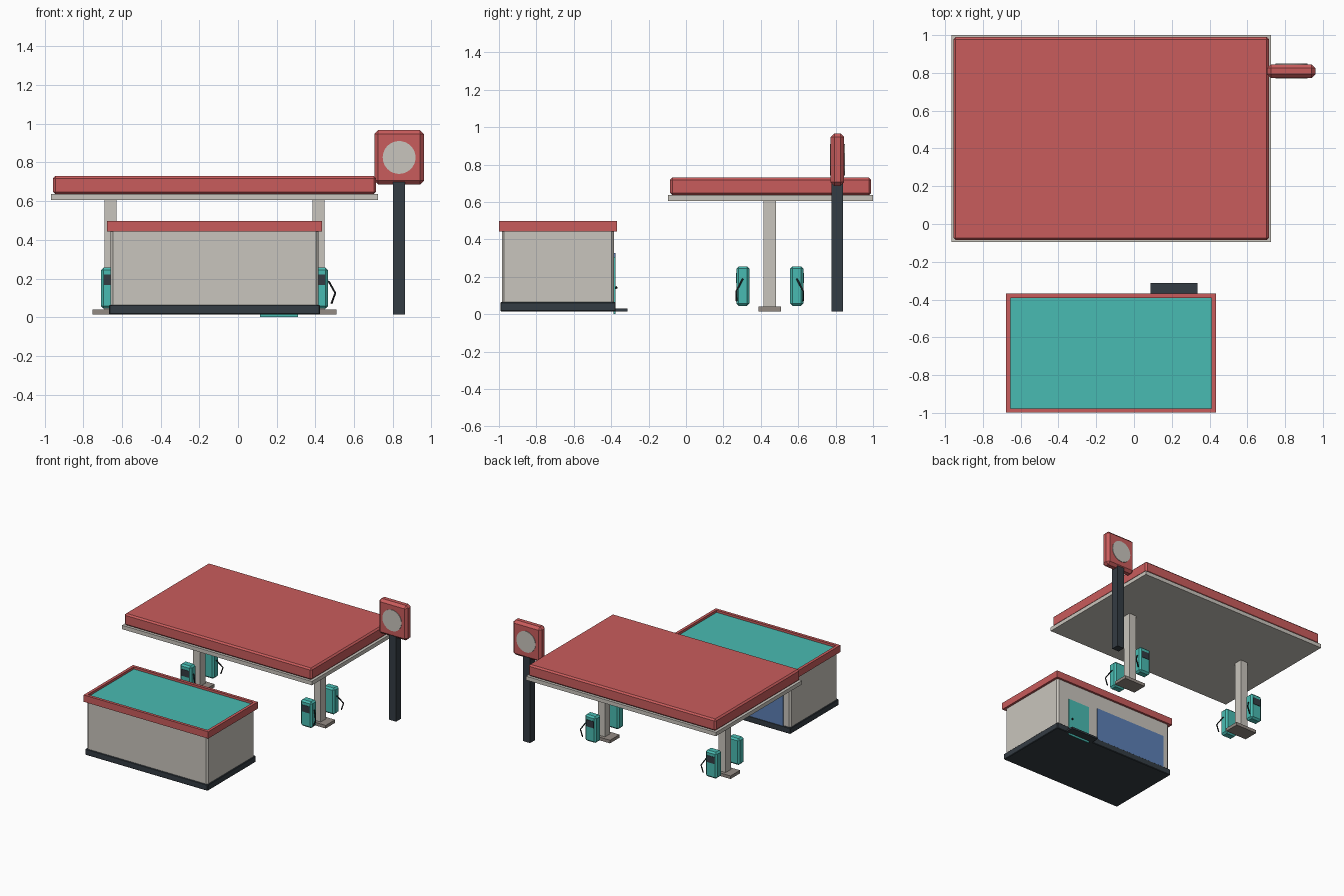
import bpy, bmesh, math
from mathutils import Vector

if "Cube" in bpy.data.objects:
    bpy.data.objects.remove(bpy.data.objects["Cube"])


def material(name, rgb):
    m = bpy.data.materials.new(name)
    lin = [((c / 255 + 0.055) / 1.055) ** 2.4 for c in rgb]
    m.diffuse_color = (*lin, 1)
    m.use_nodes = True
    m.node_tree.nodes["Principled BSDF"].inputs["Base Color"].default_value = m.diffuse_color
    return m


RED = material("red", (201, 92, 92))
TEAL = material("teal", (73, 187, 178))
CREAM = material("cream", (201, 197, 189))
DARK = material("charcoal", (52, 60, 67))
BLACK = material("black", (28, 31, 34))
BLUE = material("glass blue", (92, 128, 182))
STONE = material("stone", (148, 139, 132))


def finish(name, bm, *mats):
    me = bpy.data.meshes.new(name)
    bmesh.ops.recalc_face_normals(bm, faces=bm.faces[:])
    bm.to_mesh(me)
    bm.free()
    for m in mats:
        me.materials.append(m)
    ob = bpy.data.objects.new(name, me)
    bpy.context.collection.objects.link(ob)
    return ob


def box_bm(x, y, z, bevel=0.0):
    bm = bmesh.new()
    bmesh.ops.create_cube(bm, size=1)
    for v in bm.verts:
        v.co = Vector([(r[0] + r[1]) / 2 + c * (r[1] - r[0]) for r, c in zip((x, y, z), v.co)])
    if bevel:
        bmesh.ops.bevel(bm, geom=bm.edges[:], offset=bevel, segments=1, affect='EDGES')
    return bm


def box(name, x, y, z, mat, bevel=0.0):
    return finish(name, box_bm(x, y, z, bevel), mat)


def disc(name, centre, radius, depth, mat):
    bm = bmesh.new()
    bmesh.ops.create_cone(bm, cap_ends=True, segments=32, radius1=radius, radius2=radius, depth=depth)
    for v in bm.verts:
        v.co = Vector((v.co.x, v.co.z, v.co.y)) + Vector(centre)
    return finish(name, bm, mat)


def hose(name, points, radius, mat):
    cu = bpy.data.curves.new(name, 'CURVE')
    cu.dimensions = '3D'
    cu.bevel_depth = radius
    cu.bevel_resolution = 1
    cu.use_fill_caps = True
    sp = cu.splines.new('POLY')
    sp.points.add(len(points) - 1)
    for p, co in zip(sp.points, points):
        p.co = (*co, 1)
    cu.materials.append(mat)
    ob = bpy.data.objects.new(name, cu)
    bpy.context.collection.objects.link(ob)
    bpy.ops.object.select_all(action='DESELECT')
    ob.select_set(True)
    bpy.context.view_layer.objects.active = ob
    bpy.ops.object.convert(target='MESH')


# Canopy: cream soffit plate and red slab
box("canopy_soffit", (-0.967, 0.725), (-0.095, 1.0), (0.605, 0.636), CREAM)
box("canopy_slab", (-0.956, 0.714), (-0.085, 0.99), (0.636, 0.73), RED, 0.012)

# Two islands, each with a column and two pumps facing outward
CY = 0.448
for side, cx in (("left", -0.659), ("right", 0.416)):
    box(side + "_island", (cx - 0.094, cx + 0.094), (CY - 0.06, CY + 0.06), (0.015, 0.04), STONE)
    box(side + "_column", (cx - 0.031, cx + 0.031), (CY - 0.033, CY + 0.033), (0.04, 0.606), CREAM)
    for end, s in (("front", -1), ("back", 1)):
        n = side + "_" + end
        py = CY + s * 0.144
        box(n + "_pump", (cx - 0.05, cx + 0.05), (py - 0.035, py + 0.035), (0.044, 0.256), TEAL, 0.013)
        face = py + s * 0.035
        box(n + "_pump_screen", (cx - 0.034, cx + 0.034),
            sorted((face - s * 0.004, face + s * 0.003)), (0.166, 0.22), DARK)
        hose(n + "_pump_hose", [(cx + 0.045, py, 0.188), (cx + 0.055, py + s * 0.004, 0.182),
                                (cx + 0.087, py + s * 0.034, 0.125),
                                (cx + 0.067, py + s * 0.034, 0.07)], 0.005, BLACK)

# Shop walls and plinth
box("shop_walls", (-0.66, 0.416), (-0.985, -0.385), (0.03, 0.46), CREAM, 0.013)
box("shop_plinth", (-0.667, 0.424), (-0.992, -0.376), (0.015, 0.064), DARK, 0.004)

# Shop roof: red rim with a recessed teal deck
bm = box_bm((-0.677, 0.434), (-0.999, -0.368), (0.443, 0.498))
top = max(bm.faces, key=lambda f: f.calc_center_median().z)
bmesh.ops.inset_region(bm, faces=[top], thickness=0.033)
deck = bmesh.ops.extrude_face_region(bm, geom=[top])["geom"]
bmesh.ops.translate(bm, vec=(0, 0, -0.018), verts=[g for g in deck if isinstance(g, bmesh.types.BMVert)])
bmesh.ops.delete(bm, geom=[top], context='FACES')
for f in deck:
    if isinstance(f, bmesh.types.BMFace):
        f.material_index = 1
finish("shop_roof", bm, RED, TEAL)

# Door, handle, step and window on the side facing the pumps
box("door", (0.115, 0.31), (-0.387, -0.378), (0.0, 0.305), TEAL)
bm = bmesh.new()
bmesh.ops.create_icosphere(bm, subdivisions=1, radius=0.008)
bmesh.ops.translate(bm, vec=(0.28, -0.374, 0.142), verts=bm.verts[:])
finish("door_handle", bm, BLACK)
box("door_step", (0.087, 0.335), (-0.38, -0.313), (0.015, 0.03), DARK)
box("shop_window", (-0.6, 0.035), (-0.387, -0.378), (0.06, 0.326), BLUE)

# Roadside sign
SX, SY = 0.833, 0.809
box("sign_pole", (SX - 0.031, SX + 0.031), (SY - 0.03, SY + 0.03), (0.015, 0.7), DARK)
box("sign_panel", (SX - 0.128, SX + 0.128), (SY - 0.036, SY + 0.036), (0.686, 0.967), RED, 0.02)
for n, s in (("front", -1), ("back", 1)):
    disc("sign_disc_" + n, (SX, SY + s * 0.036, 0.826), 0.085, 0.008, CREAM)
